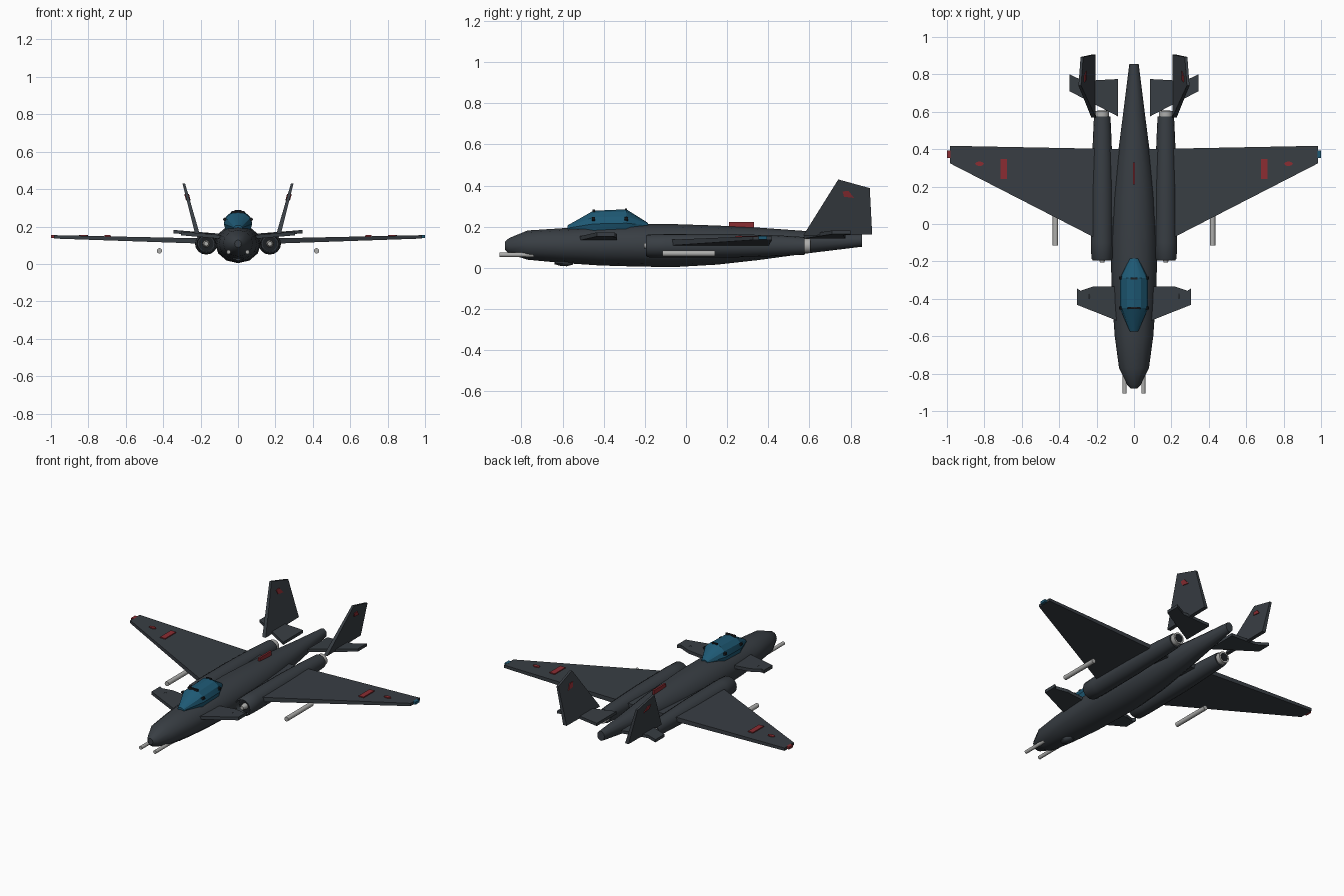
import bpy, bmesh, math
from mathutils import Vector


def material(name, rgb):
    m = bpy.data.materials.new(name)
    m.diffuse_color = (*rgb, 1)
    return m


HULL = material("dark slate", (0.040, 0.048, 0.057))
GLASS = material("canopy blue", (0.013, 0.100, 0.175))
RED = material("marking red", (0.26, 0.026, 0.032))
STEEL = material("light steel", (0.42, 0.42, 0.41))
DARK = material("near black", (0.012, 0.014, 0.017))


def finish(bm, name, mat, smooth=0):
    bmesh.ops.recalc_face_normals(bm, faces=bm.faces)
    me = bpy.data.meshes.new(name)
    bm.to_mesh(me)
    bm.free()
    ob = bpy.data.objects.new(name, me)
    bpy.context.collection.objects.link(ob)
    me.materials.append(mat)
    if smooth:
        bpy.ops.object.select_all(action='DESELECT')
        ob.select_set(True)
        bpy.context.view_layer.objects.active = ob
        bpy.ops.object.shade_smooth_by_angle(angle=math.radians(smooth))
    return ob


def loft(name, mat, sections, n=12, cx=0, smooth=40):
    """Skin elliptical rings given as (y, half width, bottom z, top z)."""
    bm = bmesh.new()
    rings = []
    for y, w, z0, z1 in sections:
        ring = []
        for i in range(n):
            a = 2 * math.pi * i / n
            ring.append(bm.verts.new((cx + w * math.sin(a), y,
                                      (z0 + z1) / 2 - (z1 - z0) / 2 * math.cos(a))))
        rings.append(ring)
    for a, b in zip(rings, rings[1:]):
        for i in range(n):
            j = (i + 1) % n
            bm.faces.new((a[i], a[j], b[j], b[i]))
    bm.faces.new(rings[0])
    bm.faces.new(rings[-1])
    return finish(bm, name, mat, smooth)


def slab(name, mat, pts, axis):
    """Flat panel from (x, y, z, half thickness) corners."""
    bm = bmesh.new()
    d = Vector(axis)
    top = [bm.verts.new(Vector(p[:3]) + d * p[3]) for p in pts]
    low = [bm.verts.new(Vector(p[:3]) - d * p[3]) for p in pts]
    bm.faces.new(top)
    bm.faces.new(low[::-1])
    for i in range(len(pts)):
        j = (i + 1) % len(pts)
        bm.faces.new((top[i], top[j], low[j], low[i]))
    return finish(bm, name, mat)


def tube(name, mat, x, z, r, y0, y1, n=12):
    return loft(name, mat, [(y0, r, z - r, z + r), (y1, r, z - r, z + r)], n, x)


def box(name, mat, x0, x1, y0, y1, z, h):
    return slab(name, mat, [(x0, y0, z, h), (x1, y0, z, h), (x1, y1, z, h), (x0, y1, z, h)], (0, 0, 1))


def wing_z(x):
    return 0.120 + (x - 0.1) * 0.028


def fin_x(z):
    return 0.217 + (z - 0.16) * 0.27


# Fuselage, belly sensor and spine marking
loft("fuselage", HULL, [
    (-0.88, 0.018, 0.088, 0.128), (-0.86, 0.036, 0.068, 0.145), (-0.77, 0.080, 0.040, 0.182),
    (-0.60, 0.103, 0.024, 0.193), (-0.42, 0.116, 0.012, 0.204), (-0.25, 0.122, 0.007, 0.212),
    (-0.06, 0.122, 0.004, 0.213), (0.15, 0.110, 0.016, 0.206), (0.35, 0.089, 0.038, 0.196),
    (0.60, 0.057, 0.072, 0.178), (0.855, 0.025, 0.103, 0.165)])
loft("belly_sensor", HULL, [(-0.64, 0.015, 0.018, 0.04), (-0.61, 0.03, 0.010, 0.05),
                            (-0.58, 0.03, 0.008, 0.05), (-0.55, 0.012, 0.016, 0.04)], 10)
box("spine_marking", RED, -0.006, 0.006, 0.21, 0.33, 0.208, 0.015)

# Canopy and its frame bows
loft("canopy", GLASS, [
    (-0.575, 0.022, 0.180, 0.207), (-0.45, 0.076, 0.150, 0.278), (-0.29, 0.076, 0.150, 0.285),
    (-0.185, 0.022, 0.195, 0.219)], 12, smooth=25)
box("front_canopy_frame", DARK, -0.034, 0.034, -0.455, -0.443, 0.277, 0.006)
box("rear_canopy_frame", DARK, -0.018, 0.018, -0.296, -0.286, 0.283, 0.005)

for s, side in ((-1, "left"), (1, "right")):
    for y in (-0.45, -0.29):
        tube(side + "_canopy_latch", DARK, s * 0.071, 0.238, 0.009, y - 0.008, y + 0.008, 8)

    # Engine nacelle with hollow-looking intake, cone and exhaust
    cx = s * 0.170
    loft(side + "_nacelle", HULL, [
        (-0.165, 0.046, 0.065, 0.152), (-0.195, 0.050, 0.059, 0.156), (-0.185, 0.058, 0.052, 0.163),
        (-0.10, 0.060, 0.050, 0.166), (0.20, 0.058, 0.050, 0.165), (0.45, 0.050, 0.058, 0.158),
        (0.575, 0.044, 0.064, 0.150)], 16, cx)
    tube(side + "_intake_face", DARK, cx, 0.108, 0.040, -0.169, -0.160, 16)
    loft(side + "_intake_cone", STEEL, [(-0.205, 0.012, 0.096, 0.120), (-0.165, 0.02, 0.088, 0.128)], 12, cx)
    tube(side + "_exhaust", STEEL, cx, 0.108, 0.036, 0.57, 0.605, 16)
    tube(side + "_exhaust_core", DARK, cx, 0.108, 0.026, 0.60, 0.607, 16)

    # Main wing, tip light and red plates
    slab(side + "_wing", HULL, [
        (s * x, y, wing_z(x), h) for x, y, h in
        ((0.06, -0.15, 0.015), (0.985, 0.325, 0.009), (0.985, 0.418, 0.009), (0.06, 0.40, 0.015))], (0, 0, 1))
    xs = sorted((s * 0.98, s * 1.0))
    box(side + "_tip_light", GLASS if s > 0 else RED, *xs, 0.353, 0.393, 0.146, 0.008)
    slab(side + "_wing_marking", RED, [
        (s * x, y, wing_z(x) + 0.013, 0.004) for x, y in
        ((0.68, 0.24), (0.715, 0.24), (0.715, 0.348), (0.68, 0.348))], (0, 0, 1))
    slab(side + "_wing_roundel", RED, [
        (s * (0.826 + 0.023 * math.cos(a)), 0.322 + 0.012 * math.sin(a), 0.152, 0.004)
        for a in [math.pi * k / 5 for k in range(10)]], (0, 0, 1))

    # Canard foreplane with a small actuator fairing
    slab(side + "_canard", HULL, [
        (s * x, y, 0.142 + 0.09 * (x - 0.07), 0.010) for x, y in
        ((0.07, -0.525), (0.305, -0.432), (0.305, -0.345), (0.285, -0.357), (0.22, -0.335), (0.07, -0.335))],
        (0, 0, 1))
    loft(side + "_canard_fairing", HULL, [(-0.42, 0.003, 0.155, 0.162), (-0.39, 0.010, 0.148, 0.172),
                                          (-0.36, 0.004, 0.154, 0.166)], 8, s * 0.24)

    # Tailplane
    slab(side + "_tailplane", HULL, [
        (s * x, y, 0.152 + 0.08 * (x - 0.085), 0.009) for x, y in
        ((0.085, 0.575), (0.345, 0.71), (0.345, 0.80), (0.27, 0.765), (0.085, 0.775))], (0, 0, 1))

    # Canted tail fin and its red badge plate
    slab(side + "_fin", HULL, [
        (s * fin_x(z), y, z, h) for y, z, h in
        ((0.57, 0.158, 0.012), (0.74, 0.43, 0.007), (0.893, 0.388, 0.007), (0.905, 0.162, 0.012))], (1, 0, 0))
    slab(side + "_fin_badge", RED, [
        (s * fin_x(z), y, z, 0.0125) for y, z in
        ((0.76, 0.372), (0.79, 0.374), (0.817, 0.340), (0.768, 0.346))], (1, 0, 0))

    # Wing gun on a short pylon, and nose gun
    tube(side + "_wing_gun", STEEL, s * 0.42, 0.070, 0.0145, -0.115, 0.14)
    tube(side + "_nose_gun", STEEL, s * 0.050, 0.064, 0.011, -0.907, -0.74)
